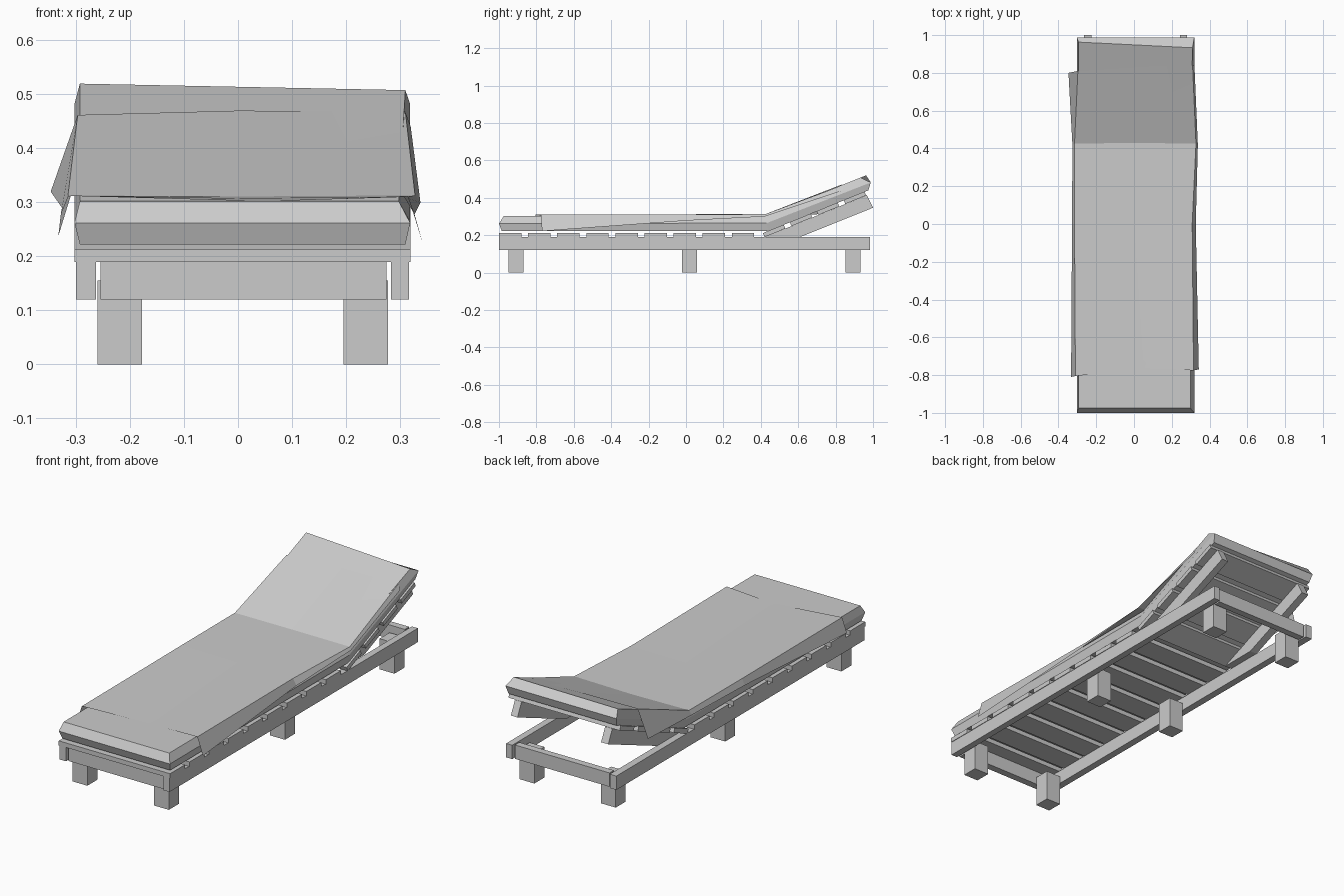
import bpy
import bmesh
import math
from mathutils import Matrix, Vector

default_cube = bpy.data.objects.get("Cube")
if default_cube:
    bpy.data.objects.remove(default_cube, do_unlink=True)

# Single plain grey for wood and fabric
grey = bpy.data.materials.new("plain_grey")
grey.use_nodes = True
grey_value = (0.6, 0.6, 0.6, 1.0)
grey.diffuse_color = grey_value
grey.node_tree.nodes["Principled BSDF"].inputs["Base Color"].default_value = grey_value


def finish(name, bm, closed=True):
    """Turn a bmesh into a named, flat shaded object."""
    if closed:
        bmesh.ops.recalc_face_normals(bm, faces=bm.faces)
    mesh = bpy.data.meshes.new(name)
    bm.to_mesh(mesh)
    bm.free()
    mesh.materials.append(grey)
    obj = bpy.data.objects.new(name, mesh)
    bpy.context.scene.collection.objects.link(obj)
    return obj


def box(name, xs, ys, zs, transform=None):
    """Box given by its extent on each axis."""
    bm = bmesh.new()
    bmesh.ops.create_cube(bm, size=1.0)
    extents = (xs, ys, zs)
    for vert in bm.verts:
        vert.co = Vector([e[0] if c < 0 else e[1] for c, e in zip(vert.co, extents)])
    if transform:
        bm.transform(transform)
    return finish(name, bm)


def extrude_profile(name, profile, xs):
    """Side profile in y and z, extruded across x."""
    bm = bmesh.new()
    face = bm.faces.new([bm.verts.new((xs[0], y, z)) for y, z in profile])
    grown = bmesh.ops.extrude_face_region(bm, geom=[face])
    new_verts = [g for g in grown["geom"] if isinstance(g, bmesh.types.BMVert)]
    bmesh.ops.translate(bm, verts=new_verts, vec=(xs[1] - xs[0], 0, 0))
    return finish(name, bm)


# Base frame
rail_z = (0.12, 0.19)
box("right_rail", (0.283, 0.317), (-1.0, 0.985), rail_z)
box("left_rail", (-0.30, -0.263), (-1.0, 0.985), rail_z)
box("foot_crossbeam", (-0.255, 0.275), (-0.99, -0.953), rail_z)
box("head_crossbeam", (-0.255, 0.275), (0.94, 0.975), rail_z)

# Legs
for side, xs in (("left", (-0.26, -0.178)), ("right", (0.195, 0.278))):
    for place, y in (("front", -0.95), ("middle", -0.022), ("back", 0.853)):
        box(f"{place}_{side}_leg", xs, (y, y + 0.08), (0, 0.155))

# Seat slats, then tilted backrest slats
slat_x = (-0.303, 0.32)
slat_z = (0.19, 0.213)
pitch, width = 0.1556, 0.12
for i in range(9):
    start = -1.0 + i * pitch
    box(f"seat_slat_{i + 1}", slat_x, (start, start + width), slat_z)

tilt = Matrix.Translation((0, 0.42, 0.19)) @ Matrix.Rotation(math.radians(22.3), 4, "X")
for i in range(4):
    start = i * pitch
    box(f"back_slat_{i + 1}", slat_x, (start, start + width), (0, 0.023), tilt)

# Backrest support beams, cut flat where they rest on the frame
beam_profile = [(0.42, 0.19), (0.61, 0.19), (1.0, 0.347), (0.967, 0.414)]
extrude_profile("left_back_beam", beam_profile, (-0.265, -0.225))
extrude_profile("right_back_beam", beam_profile, (0.243, 0.28))

# Mattress: bottom, widest and top layers, each with foot, hinge and head rows
layers = [
    ((-0.293, 0.31), [(-0.985, 0.222), (0.44, 0.222), (0.975, 0.44)]),
    ((-0.303, 0.319), [(-1.0, 0.262), (0.432, 0.265), (0.988, 0.482)]),
    ((-0.293, 0.298), [(-0.975, 0.302), (0.425, 0.304), (0.963, 0.52)]),
]
bm = bmesh.new()
rings = []
for (left, right), rows in layers:
    lefts = [bm.verts.new((left, y, z)) for y, z in rows]
    rights = [bm.verts.new((right, y, z)) for y, z in rows]
    rings.append((lefts, rights))
for lefts, rights in (rings[0], rings[-1]):
    for i in range(2):
        bm.faces.new((lefts[i], rights[i], rights[i + 1], lefts[i + 1]))
for lower, upper in zip(rings, rings[1:]):
    low = lower[0] + lower[1][::-1]
    high = upper[0] + upper[1][::-1]
    for i in range(len(low)):
        j = (i + 1) % len(low)
        bm.faces.new((low[i], low[j], high[j], high[i]))
# The head corner on one side is pulled in slightly
rings[-1][1][-1].co += Vector((0.012, -0.03, -0.012))
finish("mattress", bm)

# Loose cover draped over the mattress: rows from foot to head,
# each running from the left hem over the top to the right hem
cover_rows = [
    [(-0.333, -0.81, 0.237), (-0.31, -0.805, 0.312), (0.05, -0.765, 0.302),
     (0.315, -0.775, 0.312), (0.343, -0.77, 0.222)],
    [(-0.328, 0.0, 0.28), (-0.315, 0.0, 0.312), (0.0, 0.0, 0.308),
     (0.308, 0.0, 0.31), (0.327, 0.0, 0.278)],
    [(-0.326, 0.42, 0.29), (-0.315, 0.425, 0.313), (0.0, 0.43, 0.311),
     (0.328, 0.425, 0.313), (0.338, 0.42, 0.3)],
    [(-0.347, 0.8, 0.32), (-0.297, 0.81, 0.462), (0.0, 0.83, 0.47),
     (0.31, 0.84, 0.468), (0.32, 0.84, 0.44)],
]
bm = bmesh.new()
grid = [[bm.verts.new(p) for p in row] for row in cover_rows]
for near, far in zip(grid, grid[1:]):
    for i in range(len(near) - 1):
        bm.faces.new((near[i], near[i + 1], far[i + 1], far[i]))
finish("cover", bm, closed=False)
